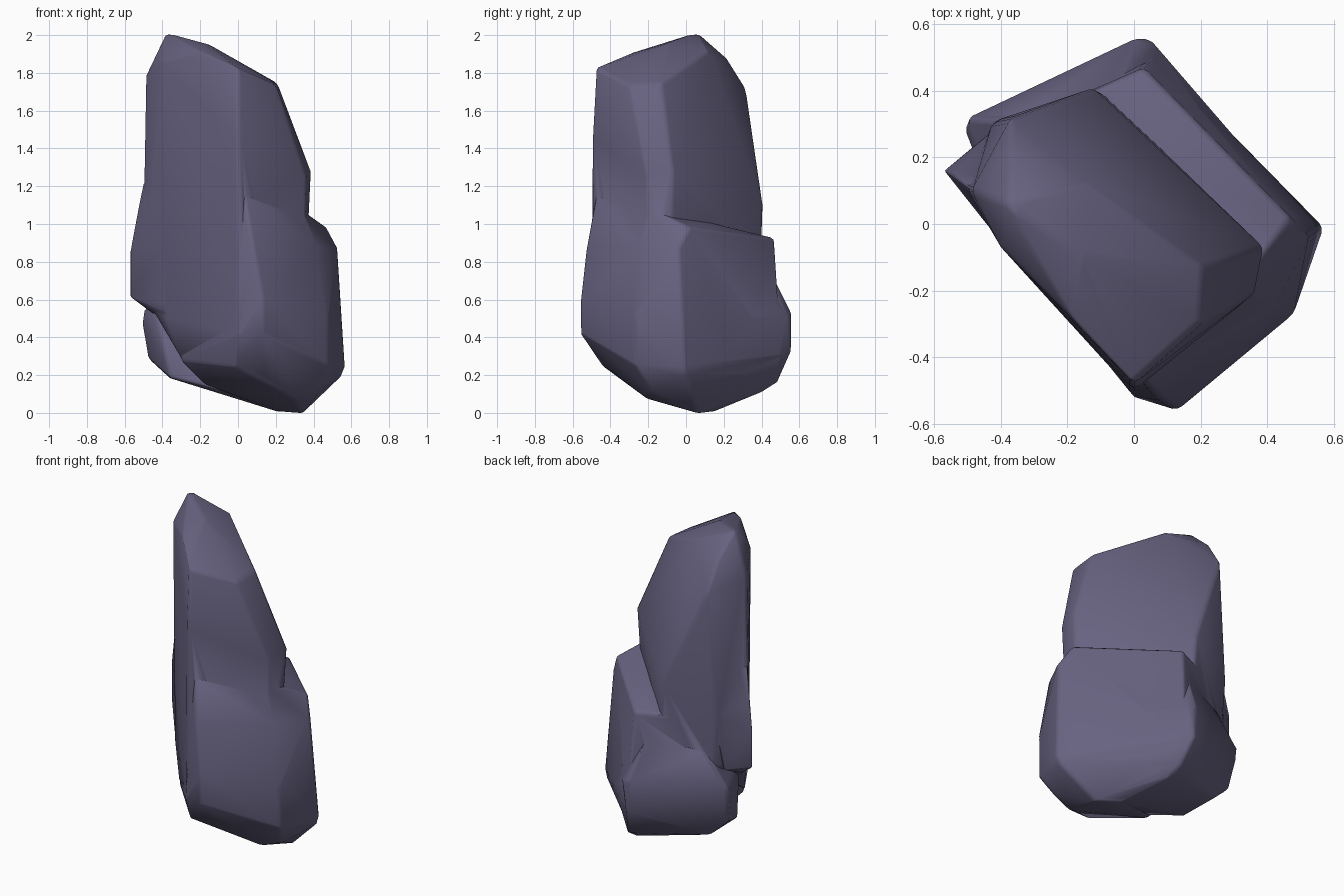
import bpy, bmesh, math

stone = bpy.data.materials.new("violet grey stone")
stone.diffuse_color = (0.135, 0.122, 0.215, 1)


def chunk(name, points, bevel=0.018):
    """Convex stone block wrapped around a few corner points, edges softened."""
    bm = bmesh.new()
    for p in points:
        bm.verts.new(p)
    bmesh.ops.convex_hull(bm, input=bm.verts[:])
    loose = [v for v in bm.verts if not v.link_faces]
    bmesh.ops.delete(bm, geom=loose, context='VERTS')
    bmesh.ops.recalc_face_normals(bm, faces=bm.faces[:])
    me = bpy.data.meshes.new(name)
    bm.to_mesh(me)
    bm.free()
    me.materials.append(stone)
    ob = bpy.data.objects.new(name, me)
    bpy.context.collection.objects.link(ob)
    mod = ob.modifiers.new("soft edges", 'BEVEL')
    mod.width = bevel
    mod.segments = 2
    mod.limit_method = 'ANGLE'
    mod.angle_limit = math.radians(28)
    return ob


# Tall slab: upright front-left face, back sloping down to a ridge
slab = chunk("tall_slab", [
    (-0.38, 0.06, 2.01), (-0.16, -0.1, 1.95), (-0.18, -0.29, 1.9), (-0.4, -0.07, 1.86),
    (0.0, -0.48, 1.82), (0.2, -0.3, 1.73), (0.21, -0.13, 1.74), (-0.14, 0.12, 1.91),
    (-0.49, 0.1, 1.78), (-0.37, 0.22, 1.87), (-0.37, 0.32, 1.71),
    (0.39, -0.07, 1.27), (0.36, -0.21, 1.25), (-0.12, 0.41, 1.1), (-0.5, 0.1, 1.2),
    (-0.5, 0.12, 0.62), (-0.42, 0.31, 0.95), (-0.4, 0.3, 0.6),
    (0.0, -0.5, 1.45), (0.0, -0.51, 0.45), (-0.38, -0.08, 0.5), (-0.3, -0.15, 0.28),
    (0.37, -0.08, 0.9), (0.35, -0.2, 0.9), (-0.1, 0.4, 0.8)])

# Slight swelling low on the left edge of the slab
swelling = chunk("left_swelling", [
    (-0.5, 0.11, 1.22), (-0.54, 0.15, 1.0), (-0.57, 0.16, 0.85), (-0.57, 0.16, 0.61),
    (-0.47, 0.24, 0.9), (-0.45, 0.26, 0.6), (-0.45, 0.1, 0.52), (-0.38, -0.08, 0.9),
    (-0.38, -0.08, 0.52), (-0.3, 0.2, 1.1), (-0.2, 0.1, 0.8), (-0.4, 0.3, 0.95)], 0.01)

# Broad lower block that makes the shoulder at the back and right
block = chunk("lower_block", [
    (0.03, 0.47, 0.92), (0.47, 0.02, 0.98), (0.53, -0.04, 0.87), (0.42, -0.25, 0.88),
    (0.03, -0.48, 1.15), (0.33, -0.2, 1.08), (0.08, -0.53, 0.87), (-0.36, 0.3, 0.9),
    (0.13, -0.56, 0.6), (0.13, -0.56, 0.42), (0.0, -0.52, 0.4), (-0.02, -0.44, 0.24),
    (0.48, -0.27, 0.5), (0.48, -0.27, 0.25), (0.57, -0.01, 0.24), (0.55, 0.0, 0.19),
    (0.34, 0.07, -0.01), (0.22, 0.14, 0.0), (0.43, -0.19, 0.11), (0.06, 0.41, 0.11),
    (0.3, -0.21, 0.07), (0.14, -0.36, 0.19), (-0.3, -0.15, 0.27), (-0.18, -0.1, 0.15),
    (0.06, 0.51, 0.3), (0.05, 0.48, 0.17), (-0.36, 0.3, 0.4)])

# Low foot bulging out at the back left
foot = chunk("rear_foot", [
    (-0.51, 0.29, 0.47), (-0.5, 0.32, 0.54), (0.01, 0.56, 0.52), (0.06, 0.55, 0.5),
    (0.02, 0.56, 0.32), (0.06, 0.49, 0.16), (-0.48, 0.27, 0.29), (-0.36, 0.28, 0.18),
    (-0.36, 0.0, 0.18), (-0.43, 0.08, 0.5), (0.06, 0.41, 0.11), (-0.18, -0.05, 0.14),
    (0.0, 0.47, 0.6), (-0.35, 0.32, 0.72), (-0.04, 0.44, 0.76),
    (0.22, 0.14, 0.0), (0.3, 0.07, 0.01), (0.4, 0.15, 0.25), (0.3, 0.2, 0.5)])

# Fuse the chunks into one rock
parts = (swelling, block, foot)
for part in parts:
    mod = slab.modifiers.new("fuse", 'BOOLEAN')
    mod.operation = 'UNION'
    mod.solver = 'EXACT'
    mod.object = part
bpy.context.view_layer.update()
deps = bpy.context.evaluated_depsgraph_get()
mesh = bpy.data.meshes.new_from_object(slab.evaluated_get(deps))
for ob in (slab, *parts):
    bpy.data.objects.remove(ob)
rock = bpy.data.objects.new("standing_rock", mesh)
bpy.context.collection.objects.link(rock)

# Stand on the ground
low = min(v.co.z for v in mesh.vertices)
for v in mesh.vertices:
    v.co.z -= low

# Smooth shading, only the hardest creases kept
bpy.context.view_layer.objects.active = rock
rock.select_set(True)
bpy.ops.object.shade_smooth_by_angle(angle=math.radians(55))
